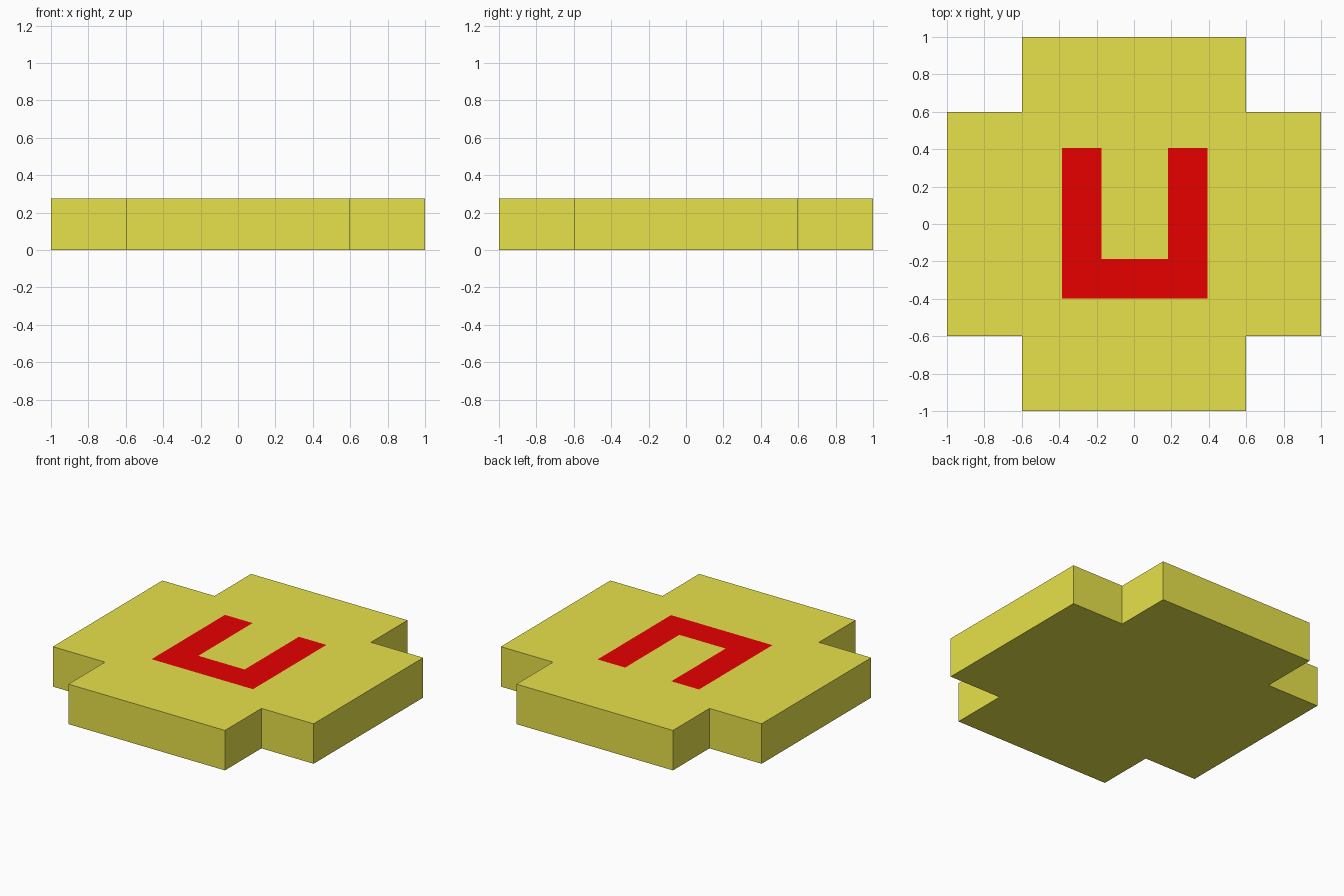
import bpy
import bmesh

if "Cube" in bpy.data.objects:
    bpy.data.objects.remove(bpy.data.objects["Cube"])

HEIGHT = 0.277
OUTER, NOTCH = 1.0, 0.6          # plate half-size and notch corner
# bounds of the red channel-shaped inlay and of the gap inside it
X0, X1, Y0, Y1 = -0.385, 0.393, -0.397, 0.407
GAP_X0, GAP_X1, GAP_Y = -0.173, 0.182, -0.187


def material(name, rgb):
    mat = bpy.data.materials.new(name)
    mat.diffuse_color = (*rgb, 1.0)
    mat.use_nodes = True
    mat.node_tree.nodes["Principled BSDF"].inputs["Base Color"].default_value = mat.diffuse_color
    return mat


def in_inlay(p):
    inside = X0 < p.x < X1 and Y0 < p.y < Y1
    in_gap = GAP_X0 < p.x < GAP_X1 and p.y > GAP_Y
    return inside and not in_gap


bm = bmesh.new()

# Plate: a square with four notched corners, extruded upward
quarter = [(OUTER, NOTCH), (NOTCH, NOTCH), (NOTCH, OUTER)]
outline = []
for c, s in [(1, 0), (0, 1), (-1, 0), (0, -1)]:
    outline += [(c * x - s * y, s * x + c * y) for x, y in quarter]
base = bm.faces.new([bm.verts.new((x, y, 0)) for x, y in outline])
extruded = bmesh.ops.extrude_face_region(bm, geom=[base], use_keep_orig=True)
top_verts = [g for g in extruded["geom"] if isinstance(g, bmesh.types.BMVert)]
bmesh.ops.translate(bm, verts=top_verts, vec=(0, 0, HEIGHT))
bmesh.ops.recalc_face_normals(bm, faces=bm.faces[:])

# Cut the top face along the inlay's borders
cuts = [((x, 0, 0), (1, 0, 0)) for x in (X0, GAP_X0, GAP_X1, X1)]
cuts += [((0, y, 0), (0, 1, 0)) for y in (Y0, GAP_Y, Y1)]
for co, no in cuts:
    top = [f for f in bm.faces if f.normal.z > 0.9]
    edges = list({e for f in top for e in f.edges})
    verts = list({v for f in top for v in f.verts})
    bmesh.ops.bisect_plane(bm, geom=verts + edges + top, dist=1e-5,
                           plane_co=co, plane_no=no)
    bm.normal_update()

# Colour the inlay faces red
for f in bm.faces:
    if f.normal.z > 0.9 and in_inlay(f.calc_center_bounds()):
        f.material_index = 1

mesh = bpy.data.meshes.new("notched_plate")
bm.to_mesh(mesh)
bm.free()
mesh.materials.append(material("mustard_yellow", (0.807, 0.768, 0.070)))
mesh.materials.append(material("red", (0.807, 0.0, 0.0)))
plate = bpy.data.objects.new("notched_plate", mesh)
bpy.context.collection.objects.link(plate)
